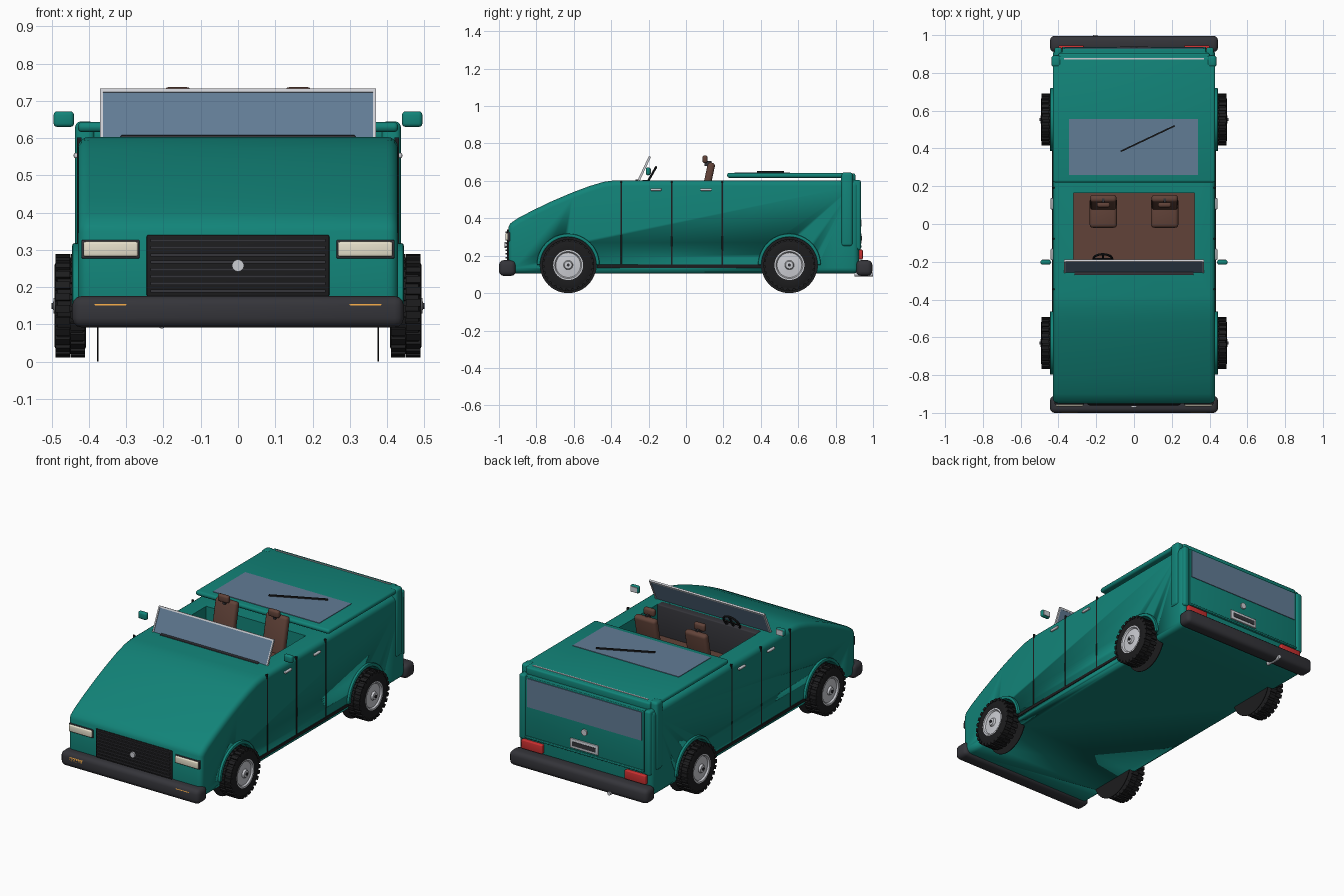
import bpy, bmesh, math
from mathutils import Vector, Matrix

if "Cube" in bpy.data.objects:
    bpy.data.objects.remove(bpy.data.objects["Cube"])


def mat(name, r, g, b):
    m = bpy.data.materials.new(name)
    m.diffuse_color = (r, g, b, 1)
    m.use_nodes = True
    m.node_tree.nodes["Principled BSDF"].inputs["Base Color"].default_value = m.diffuse_color
    return m


TEAL = mat("teal_paint", 0.006, 0.23, 0.19)
BLACK = mat("black_rubber", 0.012, 0.012, 0.013)
DARK = mat("dark_plastic", 0.035, 0.035, 0.042)
GLASS = mat("blue_glass", 0.12, 0.2, 0.3)
BROWN = mat("brown_leather", 0.12, 0.055, 0.04)
SILVER = mat("silver", 0.6, 0.61, 0.65)
CREAM = mat("cream_lamp", 0.8, 0.75, 0.6)
AMBER = mat("amber_lamp", 0.85, 0.38, 0.06)
RED = mat("red_lamp", 0.6, 0.03, 0.03)


def finish(name, bm, m, bevel=0, segs=3):
    bmesh.ops.recalc_face_normals(bm, faces=bm.faces)
    me = bpy.data.meshes.new(name)
    bm.to_mesh(me)
    bm.free()
    ob = bpy.data.objects.new(name, me)
    bpy.context.collection.objects.link(ob)
    if m:
        me.materials.append(m)
    bpy.ops.object.select_all(action='DESELECT')
    bpy.context.view_layer.objects.active = ob
    ob.select_set(True)
    if bevel:
        b = ob.modifiers.new("bevel", 'BEVEL')
        b.width, b.segments, b.limit_method = bevel, segs, 'ANGLE'
        b.angle_limit = math.radians(50)
        bpy.ops.object.modifier_apply(modifier="bevel")
    bpy.ops.object.shade_smooth_by_angle(angle=math.radians(35))
    return ob


def box(name, x, y, z, m, bevel=0, tilt=0):
    """Box from (min, max) ranges, tilted about its own x axis."""
    c = Vector([sum(r) / 2 for r in (x, y, z)])
    s = [abs(r[1] - r[0]) for r in (x, y, z)]
    bm = bmesh.new()
    bmesh.ops.create_cube(bm, size=1, matrix=Matrix.Translation(c)
                          @ Matrix.Rotation(tilt, 4, 'X') @ Matrix.Diagonal((*s, 1)))
    return finish(name, bm, m, bevel)


def pair(name, x, y, z, m, bevel=0, tilt=0):
    for tag, s in (("left", -1), ("right", 1)):
        box(f"{name}_{tag}", (s * x[0], s * x[1]), y, z, m, bevel, tilt)


def disc(name, c, r, depth, m, axis='X', segs=32, bevel=0):
    bm = bmesh.new()
    rot = Matrix.Rotation(math.pi / 2, 4, 'Y' if axis == 'X' else 'X')
    bmesh.ops.create_cone(bm, cap_ends=True, segments=segs, radius1=r, radius2=r,
                          depth=depth, matrix=Matrix.Translation(c) @ rot)
    return finish(name, bm, m, bevel)


def prism(name, yz, x0, x1, m, bevel=0, segs=4):
    """Side profile of (y, z) points extruded along x."""
    bm = bmesh.new()
    f = bm.faces.new([bm.verts.new((x0, y, z)) for y, z in yz])
    ext = bmesh.ops.extrude_face_region(bm, geom=[f])
    vs = [v for v in ext["geom"] if isinstance(v, bmesh.types.BMVert)]
    bmesh.ops.translate(bm, verts=vs, vec=(x1 - x0, 0, 0))
    return finish(name, bm, m, bevel, segs)


def lathe(name, c, profile, s, m, closed=True, segs=48):
    """Revolve (x, radius) points round the x axis at c; s mirrors x."""
    bm = bmesh.new()
    vs = [bm.verts.new((s * x, 0, r)) for x, r in profile]
    es = [bm.edges.new((vs[i], vs[i + 1])) for i in range(len(vs) - 1)]
    if closed:
        es.append(bm.edges.new((vs[-1], vs[0])))
    bmesh.ops.spin(bm, geom=vs + es, axis=(1, 0, 0), cent=(0, 0, 0), steps=segs,
                   angle=2 * math.pi)
    bmesh.ops.remove_doubles(bm, verts=bm.verts, dist=1e-5)
    bmesh.ops.translate(bm, verts=bm.verts, vec=c)
    return finish(name, bm, m)


def cut(ob, cutter):
    b = ob.modifiers.new("cut", 'BOOLEAN')
    b.operation, b.solver, b.object = 'DIFFERENCE', 'EXACT', cutter
    bpy.context.view_layer.objects.active = ob
    bpy.ops.object.modifier_apply(modifier="cut")
    bpy.data.objects.remove(cutter)


# body shell with curved bonnet, wheel wells and open cockpit
WHEELS = [(s, y) for s in (-1, 1) for y in (-0.63, 0.553)]
HUB = 0.15
hood = [(-0.95, 0.35), (-0.94, 0.372), (-0.9, 0.4), (-0.82, 0.442), (-0.72, 0.49),
        (-0.62, 0.533), (-0.52, 0.571), (-0.44, 0.595), (-0.38, 0.603)]
body = prism("body", [(-0.95, 0.105)] + hood + [(0.925, 0.603), (0.925, 0.105)],
             -0.43, 0.43, TEAL, bevel=0.03)
for s, y in WHEELS:
    cut(body, disc("well_cutter", (s * 0.475, y, HUB), 0.15, 0.2, None, segs=48))
cut(body, box("cockpit_cutter", (-0.32, 0.32), (-0.2, 0.165), (0.42, 0.8), None))
bpy.ops.object.shade_smooth_by_angle(angle=math.radians(35))

# wheels, wells and fender flares
for s, y in WHEELS:
    tag = f"{'front' if y < 0 else 'rear'}_{'right' if s > 0 else 'left'}"
    c = (s * 0.45, y, HUB)
    disc("wheel_well_" + tag, (s * 0.377, y, HUB), 0.15, 0.004, BLACK, segs=48)
    lathe("tire_" + tag, c, [(-0.038, 0.078), (-0.042, 0.11), (-0.034, 0.13), (0.034, 0.13),
                             (0.042, 0.11), (0.038, 0.078)], s, BLACK)
    lathe("rim_" + tag, c, [(-0.03, 0), (-0.03, 0.08), (0.039, 0.08), (0.039, 0.072),
                            (0.03, 0.066), (0.034, 0.025), (0.045, 0.02), (0.047, 0)],
          s, SILVER, closed=False)
    disc("hub_" + tag, (s * 0.497, y, HUB), 0.008, 0.008, DARK, segs=12)
    # tread blocks
    bm = bmesh.new()
    n = 26
    for i in range(n):
        for row in (-1, 1):
            a = 2 * math.pi * (i + 0.25 * row) / n
            bmesh.ops.create_cube(bm, size=1, matrix=Matrix.Translation(c)
                                  @ Matrix.Rotation(a, 4, 'X')
                                  @ Matrix.Translation((row * 0.02, 0, 0.13))
                                  @ Matrix.Diagonal((0.039, 0.02, 0.016, 1)))
    finish("tread_" + tag, bm, BLACK)
    # flare arch
    arc = [math.pi * i / 24 for i in range(25)]
    ring = [(y + 0.168 * math.cos(a), HUB + 0.168 * math.sin(a)) for a in arc]
    ring += [(y + 0.149 * math.cos(a), HUB + 0.149 * math.sin(a)) for a in reversed(arc)]
    prism("fender_" + tag, ring, s * 0.41, s * 0.445, TEAL, bevel=0.006, segs=2)

# bumpers, indicators, sills, exhaust
box("front_bumper", (-0.445, 0.445), (-1.0, -0.91), (0.092, 0.176), DARK, 0.025)
box("rear_bumper", (-0.445, 0.445), (0.91, 0.996), (0.092, 0.176), DARK, 0.025)
pair("indicator", (0.298, 0.386), (-1.0, -0.98), (0.131, 0.156), AMBER, 0.003)
pair("sill", (0.42, 0.434), (-0.475, 0.4), (0.135, 0.152), BLACK)
disc("exhaust", (-0.205, 0.95, 0.1), 0.011, 0.1, SILVER, 'Y', 16)

# front grille, lamps
box("grille", (-0.245, 0.245), (-0.958, -0.94), (0.175, 0.34), BLACK, 0.004)
for i in range(8):
    z = 0.19 + i * 0.0193
    box(f"grille_bar_{i}", (-0.235, 0.235), (-0.964, -0.95), (z - 0.004, z + 0.004), DARK)
disc("grille_badge", (0, -0.966, 0.258), 0.016, 0.01, SILVER, 'Y', 24)
pair("headlight_housing", (0.264, 0.42), (-0.955, -0.92), (0.277, 0.327), DARK, 0.004)
pair("headlight", (0.268, 0.415), (-0.965, -0.93), (0.282, 0.322), CREAM, 0.006)

# doors: seams and handles
for i, y in enumerate((-0.345, -0.077, 0.193)):
    pair(f"door_seam_{i}", (0.42, 0.432), (y - 0.004, y + 0.004), (0.15, 0.602), BLACK)
for i, y in enumerate((-0.161, 0.107)):
    pair(f"door_handle_{i}", (0.42, 0.441), (y - 0.03, y + 0.03), (0.547, 0.56), SILVER, 0.004)
pair("mirror", (0.44, 0.495), (-0.215, -0.19), (0.63, 0.672), TEAL, 0.01)
pair("mirror_glass", (0.447, 0.488), (-0.192, -0.187), (0.636, 0.666), SILVER)

# windshield with frame, dashboard
TILT = math.radians(-25)
box("windshield", (-0.362, 0.362), (-0.228, -0.222), (0.59, 0.733), GLASS, 0, TILT)
pair("windshield_post", (0.362, 0.37), (-0.231, -0.219), (0.59, 0.734), SILVER, 0, TILT)
box("windshield_rail", (-0.37, 0.37), (-0.2, -0.189), (0.721, 0.731), SILVER, 0, TILT)
box("windshield_seal", (-0.315, 0.315), (-0.27, -0.25), (0.598, 0.608), DARK, 0.003)
box("dashboard", (-0.319, 0.319), (-0.235, -0.19), (0.421, 0.606), DARK, 0.006)

# steering wheel
bm = bmesh.new()
pose = Matrix.Translation((-0.165, -0.185, 0.63)) @ Matrix.Rotation(math.radians(60), 4, 'X')
pts = 24
rings = [[bm.verts.new(pose @ Matrix.Rotation(2 * math.pi * i / pts, 4, 'Z')
                       @ Vector((0.05 + 0.006 * math.cos(a), 0, 0.006 * math.sin(a))))
          for a in [math.pi / 4 * k for k in range(8)]] for i in range(pts)]
for i in range(pts):
    for k in range(8):
        n, j = rings[(i + 1) % pts], (k + 1) % 8
        bm.faces.new((rings[i][k], n[k], n[j], rings[i][j]))
for a in (0, math.pi / 2):
    bmesh.ops.create_cube(bm, size=1, matrix=pose @ Matrix.Rotation(a, 4, 'Z')
                          @ Matrix.Diagonal((0.1, 0.01, 0.008, 1)))
finish("steering_wheel", bm, BLACK)

# cockpit floor and seats
box("cockpit_floor", (-0.32, 0.32), (-0.2, 0.165), (0.415, 0.43), BROWN)
pair("seat_cushion", (0.09, 0.235), (-0.02, 0.14), (0.43, 0.5), BROWN, 0.018)
pair("seat_back", (0.093, 0.232), (0.093, 0.133), (0.46, 0.7), BROWN, 0.016, math.radians(-12))
pair("headrest", (0.127, 0.197), (0.088, 0.115), (0.695, 0.737), BROWN, 0.011)
pair("headrest_post", (0.155, 0.169), (0.1, 0.135), (0.68, 0.705), DARK)

# raised rear deck with glass and wiper
box("rear_deck", (-0.43, 0.43), (0.22, 0.89), (0.616, 0.643), TEAL, 0.012)
box("deck_glass", (-0.343, 0.34), (0.26, 0.556), (0.638, 0.646), GLASS)
wiper = box("wiper", (-0.158, 0.158), (-0.004, 0.004), (-0.004, 0.004), BLACK)
wiper.location = (0.072, 0.452, 0.65)
wiper.rotation_euler.z = math.atan2(0.135, 0.285)
box("deck_seam", (-0.37, 0.37), (0.872, 0.88), (0.64, 0.646), SILVER)
pair("rear_pillar", (0.385, 0.437), (0.83, 0.892), (0.25, 0.645), TEAL, 0.015)

# tailgate
pair("tail_frame", (0.382, 0.422), (0.87, 0.935), (0.23, 0.605), TEAL, 0.012)
box("tail_header", (-0.4, 0.4), (0.84, 0.905), (0.59, 0.64), TEAL, 0.01)
box("tailgate", (-0.38, 0.38), (0.9, 0.93), (0.25, 0.6), TEAL, 0.004)
box("tail_ledge", (-0.38, 0.38), (0.91, 0.938), (0.243, 0.255), TEAL, 0.004)
box("rear_window", (-0.368, 0.368), (0.92, 0.934), (0.425, 0.59), GLASS)
disc("tail_badge", (0, 0.933, 0.375), 0.018, 0.01, SILVER, 'Y', 24)
box("plate_frame", (-0.09, 0.09), (0.92, 0.938), (0.265, 0.32), SILVER, 0.003)
box("plate", (-0.075, 0.075), (0.93, 0.94), (0.28, 0.305), DARK)
pair("tail_lamp", (0.265, 0.4), (0.91, 0.945), (0.18, 0.232), RED, 0.005)
